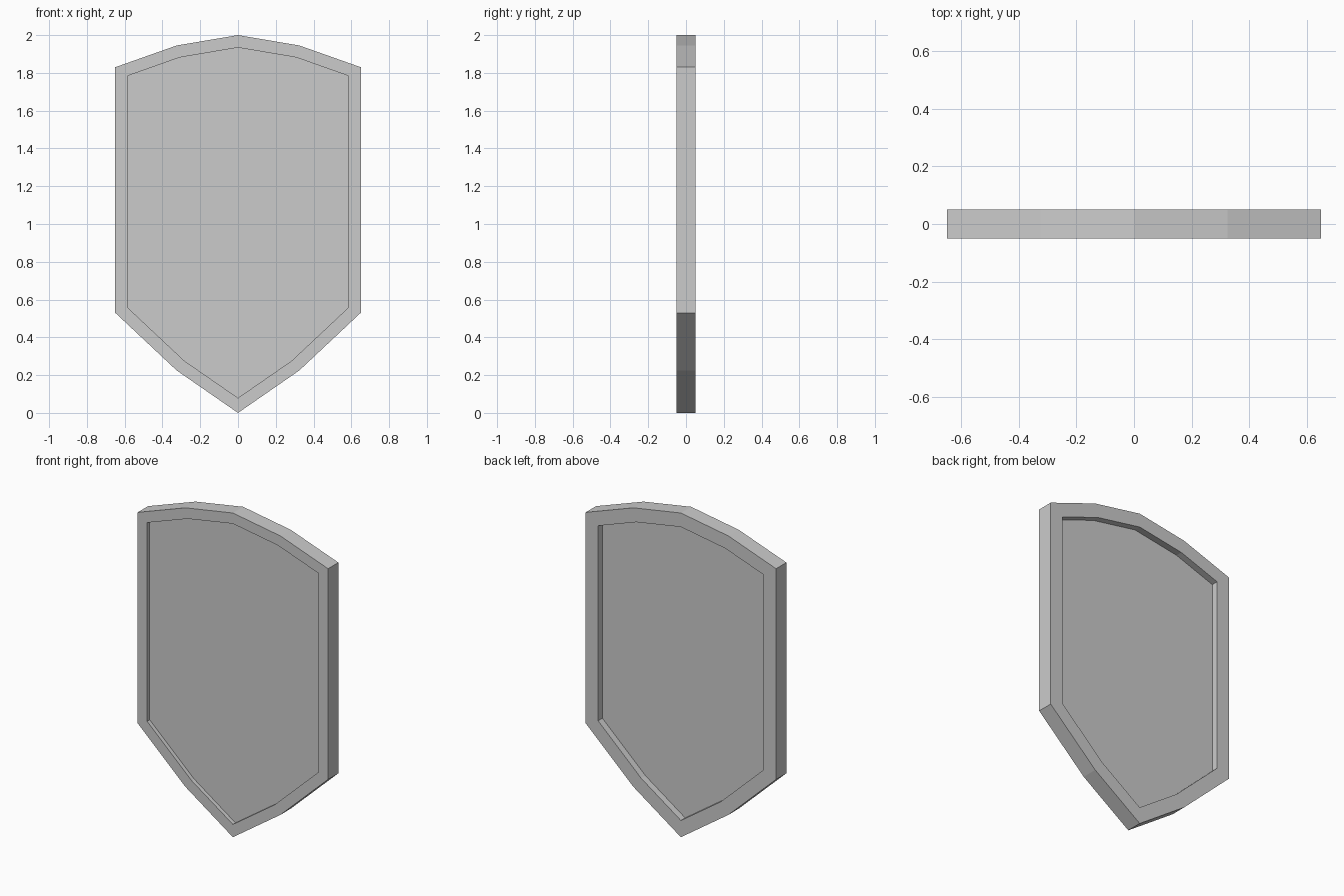
import bpy, bmesh
from mathutils import Vector

if "Cube" in bpy.data.objects:
    bpy.data.objects.remove(bpy.data.objects["Cube"])

HALF_T = 0.05
# Right half of the shield outline, top point to bottom point (x, z)
half = [(0, 2.0), (0.325, 1.945), (0.65, 1.83), (0.65, 0.53), (0.325, 0.225), (0, 0)]
outline = half + [(-x, z) for x, z in reversed(half[1:-1])]


def recess(bm, face, rim, depth):
    """Leave a rim of even width and sink the middle of the face straight in."""
    bmesh.ops.inset_region(bm, faces=[face], thickness=rim, use_even_offset=True)
    face.normal_update()
    normal = face.normal.copy()
    sunk = bmesh.ops.extrude_discrete_faces(bm, faces=[face])["faces"][0]
    bmesh.ops.translate(bm, verts=sunk.verts, vec=-normal * depth)


# Solid shield slab
bm = bmesh.new()
front = [bm.verts.new((x, -HALF_T, z)) for x, z in outline]
back = [bm.verts.new((x, HALF_T, z)) for x, z in outline]
n = len(outline)
for i in range(n):
    j = (i + 1) % n
    bm.faces.new((front[i], front[j], back[j], back[i]))
front_face = bm.faces.new(front)
back_face = bm.faces.new(list(reversed(back)))
bmesh.ops.recalc_face_normals(bm, faces=bm.faces)

# Front panel is shallow with a thin rim, back panel deeper with a wider rim
recess(bm, front_face, 0.065, 0.025)
recess(bm, back_face, 0.085, 0.042)
bmesh.ops.recalc_face_normals(bm, faces=bm.faces)

mesh = bpy.data.meshes.new("shield")
bm.to_mesh(mesh)
bm.free()
bpy.context.collection.objects.link(bpy.data.objects.new("shield", mesh))
